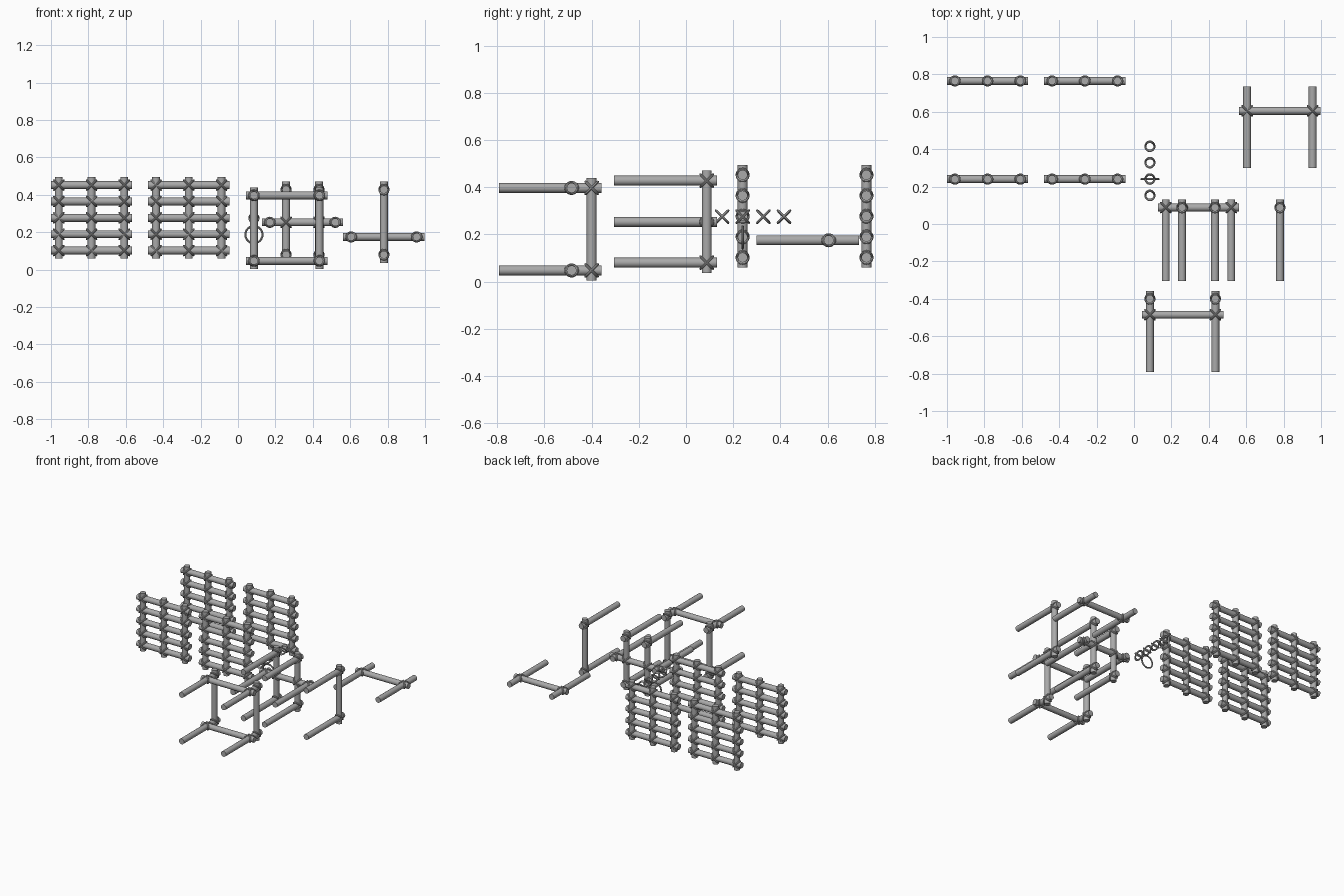
import bpy
import math
from mathutils import Vector, Matrix

cube = bpy.data.objects.get("Cube")
if cube:
    bpy.data.objects.remove(cube)

ROD_LENGTH, ROD_RADIUS = 0.435, 0.021
X, Y, Z = Vector((1, 0, 0)), Vector((0, 1, 0)), Vector((0, 0, 1))

grey = bpy.data.materials.new("grey")
grey.use_nodes = True
grey.diffuse_color = (0.4, 0.4, 0.4, 1)
grey.node_tree.nodes["Principled BSDF"].inputs["Base Color"].default_value = (0.4, 0.4, 0.4, 1)


def finish(name):
    obj = bpy.context.object
    obj.name = name
    obj.data.materials.append(grey)
    bpy.ops.object.shade_smooth_by_angle(angle=math.radians(40))
    return obj


def make_rod():
    bpy.ops.mesh.primitive_cylinder_add(vertices=16, radius=ROD_RADIUS, depth=ROD_LENGTH)
    return finish("rod").data


def make_ring(name, radius, stretch=1):
    bpy.ops.mesh.primitive_torus_add(major_radius=radius, minor_radius=0.0055,
                                     major_segments=24, minor_segments=8)
    obj = finish(name)
    obj.data.transform(Matrix.Diagonal((1, stretch, 1, 1)))
    return obj


# Shared meshes: one rod and one diagonal wrap
rod_mesh = make_rod()
bpy.data.objects.remove(bpy.context.object)
wrap = make_ring("wrap", 0.0243, math.sqrt(2))
wrap_mesh = wrap.data
bpy.data.objects.remove(wrap)


def rod(name, center, axis):
    obj = bpy.data.objects.new(name, rod_mesh)
    obj.matrix_world = Matrix.Translation(center) @ axis.to_track_quat('Z', 'Y').to_matrix().to_4x4()
    bpy.context.collection.objects.link(obj)


def lashing(name, center, a, b):
    """Two elliptical wraps crossing over the joint of rods along a and b."""
    side = a.cross(b)
    for long in (a + b, a - b):
        long = long.normalized()
        basis = Matrix((side, long, side.cross(long))).transposed().to_4x4()
        obj = bpy.data.objects.new(name, wrap_mesh)
        obj.matrix_world = Matrix.Translation(center) @ basis
        bpy.context.collection.objects.link(obj)


# Four lattice panels: three posts and five rungs each
for cx in (-0.783, -0.263):
    for cy in (0.24, 0.765):
        for i in range(-1, 2):
            rod("panel_post", (cx + i * 0.175, cy, 0.277), Z)
        for j in range(-2, 3):
            z = 0.277 + j * 0.0875
            rod("panel_rung", (cx, cy, z), X)
            for i in range(-1, 2):
                lashing("panel_lashing", (cx + i * 0.175, cy, z), X, Z)

# Front frame: two posts, four legs, two crossbars
for x in (0.085, 0.435):
    rod("front_frame_post", (x, -0.4, 0.222), Z)
    for z in (0.047, 0.397):
        rod("front_frame_leg", (x, -0.575, z), Y)
        lashing("front_frame_lashing", (x, -0.4, z), Y, Z)
        lashing("front_frame_lashing", (x, -0.485, z), X, Y)
for z in (0.047, 0.397):
    rod("front_frame_crossbar", (0.26, -0.485, z), X)

# Middle frame and the single post frame beside it
for name, x in (("middle_frame", 0.257), ("middle_frame", 0.433), ("single_frame", 0.78)):
    rod(name + "_post", (x, 0.088, 0.253), Z)
    for z in (0.08, 0.428):
        rod(name + "_leg", (x, -0.087, z), Y)
        lashing(name + "_lashing", (x, 0.088, z), Y, Z)
    if name == "middle_frame":
        lashing(name + "_lashing", (x, 0.088, 0.253), X, Z)
rod("middle_frame_crossbar", (0.345, 0.088, 0.253), X)
for x in (0.17, 0.52):
    rod("middle_frame_side_leg", (x, -0.087, 0.253), Y)
    lashing("middle_frame_lashing", (x, 0.088, 0.253), X, Y)

# Flat frame
rod("flat_frame_crossbar", (0.78, 0.605, 0.175), X)
for x in (0.605, 0.955):
    rod("flat_frame_leg", (x, 0.517, 0.175), Y)
    lashing("flat_frame_lashing", (x, 0.605, 0.175), X, Y)

# Loose lashings in a row, with one ring hanging below
for i in range(4):
    lashing("loose_lashing", (0.085, 0.153 + i * 0.0875, 0.275), Y, Z)
ring = make_ring("hanging_ring", 0.046)
ring.location = (0.085, 0.24, 0.187)
ring.rotation_euler.x = math.pi / 2
